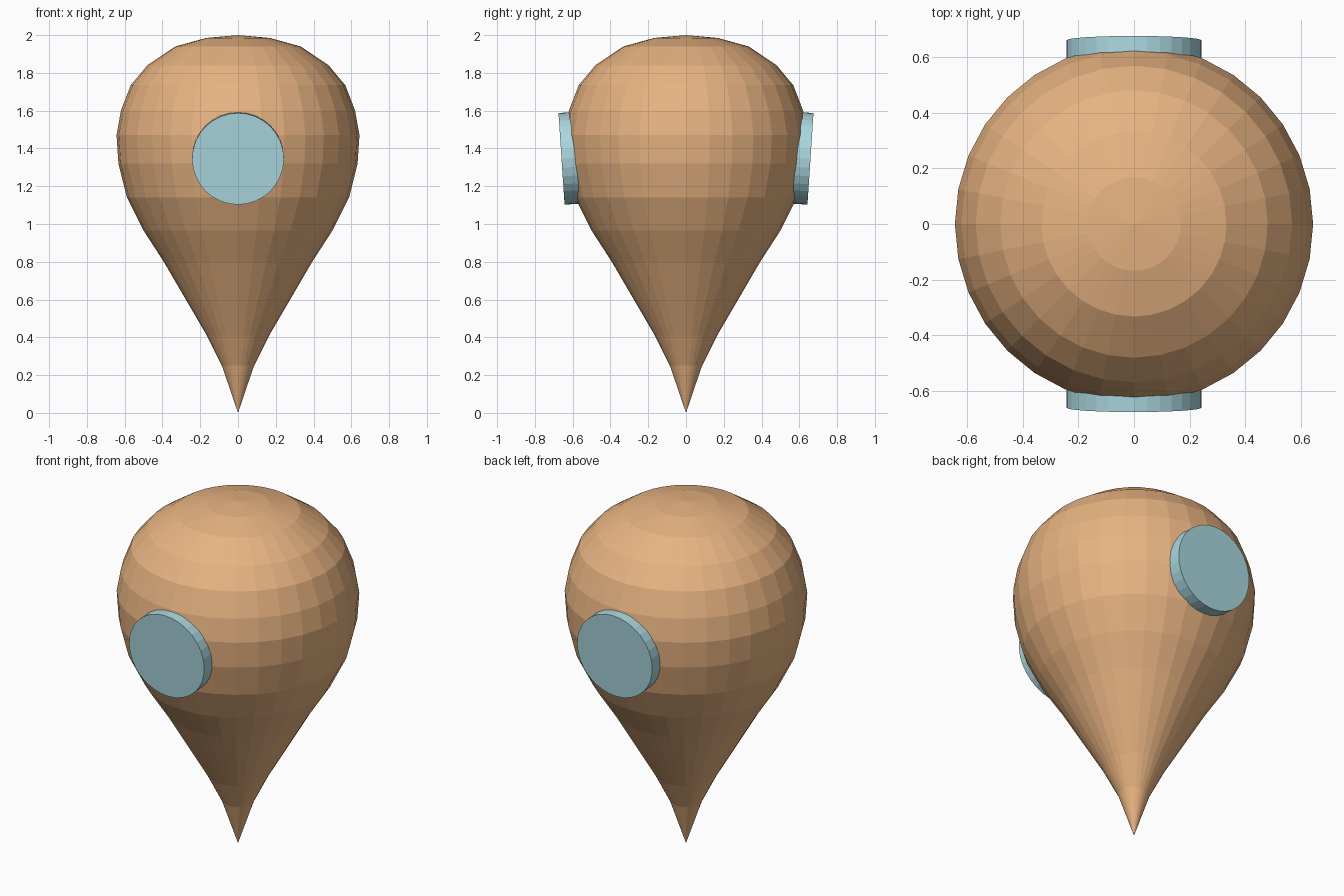
import bpy, bmesh
from math import pi, tau, cos, sin
from mathutils import Matrix, Vector

if "Cube" in bpy.data.objects:
    bpy.data.objects.remove(bpy.data.objects["Cube"])

SIDES = 32


def material(name, rgb):
    m = bpy.data.materials.new(name)
    m.diffuse_color = (*rgb, 1)
    m.use_nodes = True
    m.node_tree.nodes["Principled BSDF"].inputs["Base Color"].default_value = m.diffuse_color
    return m


def finish(name, bm, mat):
    bmesh.ops.recalc_face_normals(bm, faces=bm.faces)
    mesh = bpy.data.meshes.new(name)
    bm.to_mesh(mesh)
    bm.free()
    mesh.materials.append(mat)
    ob = bpy.data.objects.new(name, mesh)
    bpy.context.collection.objects.link(ob)
    return ob


orange = material("orange", (0.80, 0.45, 0.22))
teal = material("teal", (0.40, 0.68, 0.73))

# Teardrop body: turned profile (radius, height) with pointed ends
profile = [(0.085, 0.25), (0.165, 0.41), (0.282, 0.61), (0.393, 0.80),
           (0.50, 0.965), (0.588, 1.14), (0.633, 1.32), (0.643, 1.47),
           (0.62, 1.60), (0.568, 1.735), (0.48, 1.84), (0.332, 1.94),
           (0.168, 1.985)]
bm = bmesh.new()
rings = [[bm.verts.new((r * cos(tau * i / SIDES), r * sin(tau * i / SIDES), z))
          for i in range(SIDES)] for r, z in profile]
bottom = bm.verts.new((0, 0, 0))
top = bm.verts.new((0, 0, 2))
for i in range(SIDES):
    j = (i + 1) % SIDES
    bm.faces.new((bottom, rings[0][j], rings[0][i]))
    bm.faces.new((top, rings[-1][i], rings[-1][j]))
    for a, b in zip(rings, rings[1:]):
        bm.faces.new((a[i], a[j], b[j], b[i]))
finish("teardrop_body", bm, orange)

# Round discs on front and back, tilted slightly downwards
DEPTH, TILT = 0.12, 0.066
for name, turn in (("front_disc", 0), ("back_disc", pi)):
    bm = bmesh.new()
    bmesh.ops.create_cone(bm, cap_ends=True, segments=SIDES, radius1=0.243,
                          radius2=0.243, depth=DEPTH)
    bmesh.ops.translate(bm, verts=bm.verts, vec=(0, 0, -DEPTH / 2))
    place = (Matrix.Rotation(turn, 4, 'Z')
             @ Matrix.Translation(Vector((0, -0.659, 1.345)))
             @ Matrix.Rotation(pi / 2 + TILT, 4, 'X'))
    # Outer cap sits at the local origin and must face away from the body
    outward = (place.to_3x3() @ Vector((0, 0, 1)))
    if outward.z > 0:
        place = place @ Matrix.Rotation(-2 * TILT, 4, 'X')
    bm.transform(place)
    finish(name, bm, teal)
